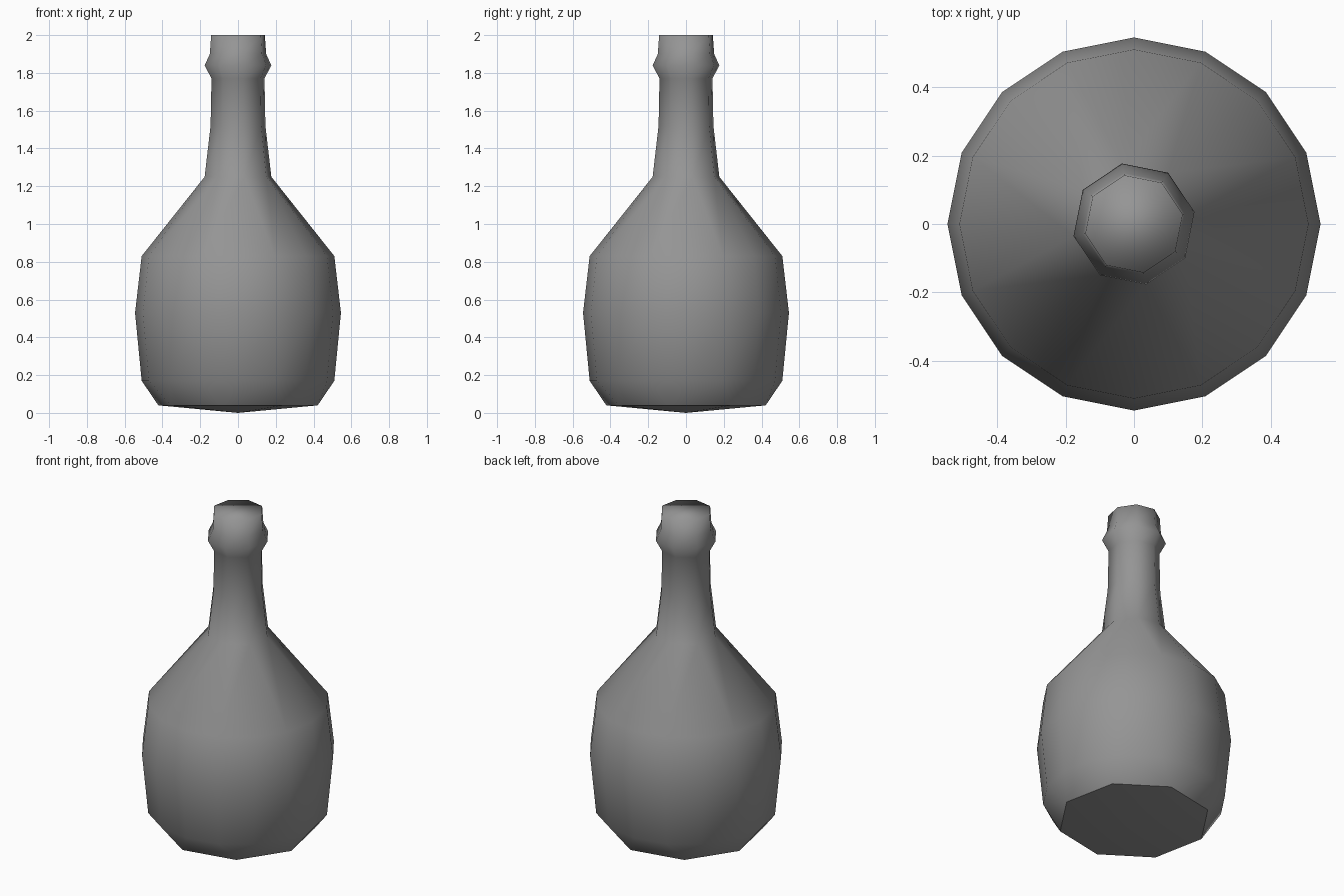
import bpy, bmesh
from math import sin, cos, radians, tau

cube = bpy.data.objects.get("Cube")
if cube:
    bpy.data.objects.remove(cube, do_unlink=True)

glass = bpy.data.materials.new("grey_glass")
glass.use_nodes = True
colour = (0.3, 0.3, 0.3, 1)
glass.diffuse_color = colour
glass.node_tree.nodes["Principled BSDF"].inputs["Base Color"].default_value = colour

# Bottle profile: radius, height, sides, twist in degrees
PROFILE = [
    (0.43, 0.04, 8, 33.75),    # foot
    (0.51, 0.17, 16, 0),       # lower belly
    (0.545, 0.53, 16, 0),      # widest belly
    (0.51, 0.83, 16, 0),       # shoulder
    (0.18, 1.25, 8, 11.25),    # neck root
    (0.148, 1.52, 8, 11.25),   # neck
    (0.143, 1.77, 8, 11.25),   # below collar
    (0.18, 1.84, 8, 11.25),    # collar
    (0.152, 1.90, 8, 11.25),   # above collar
    (0.145, 2.0, 8, 11.25),    # lip
]

bm = bmesh.new()


def ring(radius, height, sides, twist):
    verts = [bm.verts.new((radius * cos(tau * i / sides + radians(twist)),
                           radius * sin(tau * i / sides + radians(twist)), height))
             for i in range(sides)]
    return [bm.edges.new((v, verts[(i + 1) % sides])) for i, v in enumerate(verts)]


# Walls between neighbouring rings
rings = [ring(*row) for row in PROFILE]
for lower, upper in zip(rings, rings[1:]):
    bmesh.ops.bridge_loops(bm, edges=lower + upper)

# Closed mouth, and a base that falls to a shallow point
bmesh.ops.contextual_create(bm, geom=rings[-1])
tip = bm.verts.new((0, 0, 0))
for edge in rings[0]:
    bm.faces.new((*edge.verts, tip))
bmesh.ops.recalc_face_normals(bm, faces=bm.faces)

# Soft shading everywhere except the foot edge
for face in bm.faces:
    face.smooth = True
for edge in rings[0]:
    edge.smooth = False

mesh = bpy.data.meshes.new("bottle")
bm.to_mesh(mesh)
bm.free()
mesh.materials.append(glass)
bottle = bpy.data.objects.new("bottle", mesh)
bpy.context.collection.objects.link(bottle)
